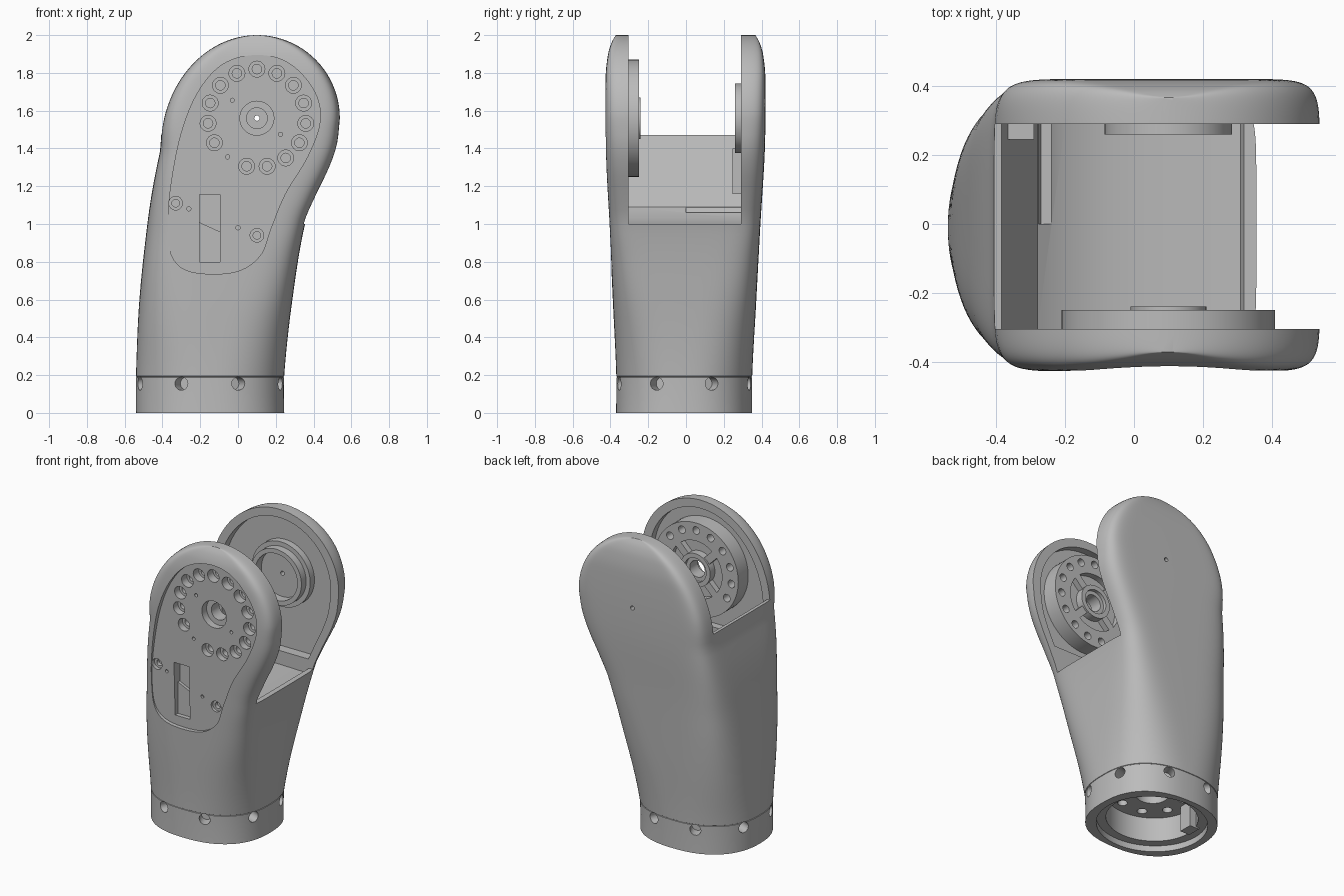
import bpy, bmesh, math
from mathutils import Matrix, Vector

if "Cube" in bpy.data.objects:
    bpy.data.objects.remove(bpy.data.objects["Cube"])

grey = bpy.data.materials.new("matte grey")
grey.use_nodes = True
COLOUR = (0.5, 0.5, 0.5, 1)
grey.diffuse_color = COLOUR
grey.node_tree.nodes["Principled BSDF"].inputs["Base Color"].default_value = COLOUR

HX, HZ = 0.1, 1.56          # joint axis
BX, BY = -0.15, -0.01       # base axis


def make(name, bm):
    bmesh.ops.recalc_face_normals(bm, faces=bm.faces)
    mesh = bpy.data.meshes.new(name)
    bm.to_mesh(mesh)
    bm.free()
    obj = bpy.data.objects.new(name, mesh)
    bpy.context.collection.objects.link(obj)
    mesh.materials.append(grey)
    return obj


def cut(obj, bm):
    """Subtract a bmesh from an object and drop the cutter."""
    cutter = make("cutter", bm)
    cutter.hide_render = True
    mod = obj.modifiers.new("cut", "BOOLEAN")
    mod.operation, mod.solver, mod.object = "DIFFERENCE", "EXACT", cutter
    deps = bpy.context.evaluated_depsgraph_get()
    mesh = bpy.data.meshes.new_from_object(obj.evaluated_get(deps))
    obj.modifiers.clear()
    obj.data = mesh
    bpy.data.objects.remove(cutter)


def rod(bm, start, end, r, seg=32, scale_y=1):
    start, end = Vector(start), Vector(end)
    turn = (end - start).to_track_quat("Z", "Y").to_matrix().to_4x4()
    mat = Matrix.Translation((start + end) / 2) @ Matrix.Diagonal((1, scale_y, 1, 1)) @ turn
    bmesh.ops.create_cone(bm, cap_ends=True, segments=seg, radius1=r, radius2=r,
                          depth=(end - start).length, matrix=mat)
    return bm


def rods(spots, r, y0, y1, seg=24):
    bm = bmesh.new()
    for x, z in spots:
        rod(bm, (x, y0, z), (x, y1, z), r, seg)
    return bm


def prism(points, y0, y1):
    bm = bmesh.new()
    face = bm.faces.new([bm.verts.new((x, y0, z)) for x, z in points])
    ext = bmesh.ops.extrude_face_region(bm, geom=[face])
    verts = [v for v in ext["geom"] if isinstance(v, bmesh.types.BMVert)]
    bmesh.ops.translate(bm, verts=verts, vec=(0, y1 - y0, 0))
    return bm


def curve(knots):
    """Smooth function through (z, value) knots."""
    def slope(i):
        a, b = knots[max(i - 1, 0)], knots[min(i + 1, len(knots) - 1)]
        return (b[1] - a[1]) / (b[0] - a[0])

    def f(z):
        i = 0
        while i < len(knots) - 2 and z > knots[i + 1][0]:
            i += 1
        (z0, v0), (z1, v1) = knots[i], knots[i + 1]
        h = z1 - z0
        t = min(max((z - z0) / h, 0), 1)
        return ((1 + 2 * t) * (1 - t) ** 2 * v0 + t * (1 - t) ** 2 * h * slope(i)
                + t * t * (3 - 2 * t) * v1 + t * t * (t - 1) * h * slope(i + 1))
    return f


def closed_spline(pts, steps=8):
    out, n = [], len(pts)
    for i in range(n):
        a, b, c, d = (Vector(pts[(i + k) % n]) for k in (-1, 0, 1, 2))
        for s in range(steps):
            t = s / steps
            out.append(0.5 * (2 * b + (c - a) * t + (2 * a - 5 * b + 4 * c - d) * t * t
                              + (3 * b - a - 3 * c + d) * t ** 3))
    return out


# Shape of the arm along its height; the open side is squarer than the closed one
low_left = curve([(0, -.54), (.2, -.54), (.6, -.522), (1, -.48), (1.2, -.45), (1.4, -.41)])
low_right = curve([(0, .245), (.2, .245), (.6, .288), (1, .355), (1.15, .415),
                   (1.3, .485), (1.42, .525), (HZ, .54)])
half_depth = curve([(0, .36), (.2, .36), (.6, .38), (1, .4), (1.4, .422),
                    (1.78, .423), (1.9, .41), (1.96, .392), (2, .37)])
square_left = curve([(0, 2.3), (.2, 2.35), (.5, 3), (.8, 3.9), (1, 4.6), (1.2, 6),
                     (1.4, 8), (1.6, 11), (2, 11)])
square_right = curve([(0, 2.4), (.2, 2.5), (.5, 3.4), (.8, 5.2), (1, 7), (1.2, 8),
                      (1.4, 9), (1.6, 11), (2, 11)])


def left(z):
    return low_left(z) if z < 1.4 else HX - .51 * math.sqrt(max(0, 1 - ((z - 1.4) / .6) ** 2))


def right(z):
    return low_right(z) if z < HZ else HX + math.sqrt(max(0, .44 ** 2 - (z - HZ) ** 2))


# Arm body: lofted rounded sections, with a seam groove above the base ring
heights = [0, .1, .187, .189, .192, .194] + [.24 + i * .044 for i in range(30)]
heights += [HZ + .44 * math.sin(math.radians(4 * i)) for i in range(23)]
SEG = 112
bm = bmesh.new()
rings = []
for z in heights:
    a, b = (right(z) - left(z)) / 2, half_depth(z)
    if .188 < z < .193:
        a, b = a - .003, b - .003
    cx, cy = (left(z) + right(z)) / 2, BY * (1 - z / 2.5)
    ring = []
    for k in range(SEG):
        t = math.tau * (k + .5) / SEG
        c, s = math.cos(t), math.sin(t)
        n = square_right(z) if c > 0 else square_left(z)
        ring.append(bm.verts.new((cx + a * math.copysign(abs(c) ** (2 / n), c),
                                  cy + b * math.copysign(abs(s) ** (2 / n), s), z)))
    rings.append(ring)
for lo, hi in zip(rings, rings[1:]):
    for k in range(SEG):
        j = (k + 1) % SEG
        bm.faces.new((lo[k], lo[j], hi[j], hi[k]))
bm.faces.new(rings[0][::-1])
bm.faces.new(rings[-1])
body = make("arm_body", bm)

# Fork opening between the two cheeks, with a dished floor behind a low lip
cut(body, prism([(-1, 1.47), (-.385, 1.47), (-.28, 1.09), (-.2, 1.03), (-.08, .99),
                 (.05, .97), (.31, .965), (.32, 1), (1, 1), (1, 2.3), (-1, 2.3)], -.305, .29))


def hollow(bottom, y0, y1):
    """Outline of a cheek, inset to leave a rim."""
    low = [bottom + i * (1.4 - bottom) / 8 for i in range(9)]
    arc = [math.radians(6 * i) for i in range(16)]
    pts = [(right(z) - .06, z) for z in low + [1.46, 1.51]]
    pts += [(HX + .38 * math.cos(t), HZ + .385 * math.sin(t)) for t in arc]
    pts += [(HX - .455 * math.cos(t), 1.4 + .545 * math.sin(t)) for t in arc[-2:0:-1]]
    pts += [(max(left(z) + .055, -.385 + .28 * (1.47 - z)), z) for z in reversed(low)]
    return prism(pts, y0, y1)


# Shallow hollows on the inner side of both cheeks
cut(body, hollow(1.18, -.355, 0))
cut(body, hollow(1.06, 0, .355))

# Sunken front panel, leaning with the surface
panel = closed_spline([(.1, 1.895), (.27, 1.85), (.4, 1.71), (.435, 1.55), (.37, 1.36),
                       (.25, 1.16), (.175, .98), (.115, .83), (-.02, .745), (-.24, .745),
                       (-.345, .82), (-.37, .98), (-.355, 1.2), (-.3, 1.48), (-.21, 1.7),
                       (-.08, 1.845)])
bm = prism(panel, -.6, -.369)
for v in bm.verts:
    v.co.y -= (v.co.z - .8) * .034
cut(body, bm)
# Two-level pocket in the panel
cut(body, prism([(-.205, .8), (-.095, .8), (-.095, .96), (-.205, 1.01)], -.5, -.34))
cut(body, prism([(-.205, 1.009), (-.095, .959), (-.095, 1.155), (-.205, 1.155)], -.5, -.32))

# Panel screws and pin holes
screws = [(-.33, 1.11), (.1, .94)]
cut(body, rods(screws, .036, -.5, -.355))
cut(body, rods(screws, .02, -.5, -.33))
cut(body, rods([(-.26, 1.08), (0, .98), (-.03, 1.655), (.225, 1.475), (-.055, 1.355)],
               .011, -.5, -.358, 12))
# Bolt circle with one place left empty
bolts = [(HX + .26 * math.sin(math.radians(24 * i)), HZ + .26 * math.cos(math.radians(24 * i)))
         for i in range(15) if i != 9]
axis = [(HX, HZ)]

# Bearing plate on the front cheek, with a raised hub and four spokes
bearing = make("bearing_plate", rod(bmesh.new(), (HX, -.36, HZ), (HX, -.25, HZ), .31, 72))
cut(bearing, rods(axis, .19, -.29, -.2, 48))
hub = make("bearing_hub", rod(bmesh.new(), (HX, -.355, HZ), (HX, -.24, HZ), .11, 48))
bm = bmesh.new()
for i in range(4):
    ang = math.pi / 4 + i * math.pi / 2
    mat = (Matrix.Translation((HX, -.277, HZ)) @ Matrix.Rotation(ang, 4, "Y")
           @ Matrix.Translation((.15, 0, 0)) @ Matrix.Diagonal((.1, .05, .05, 1)))
    bmesh.ops.create_cube(bm, size=1, matrix=mat)
spokes = make("bearing_spokes", bm)
for part in (body, bearing):
    cut(part, rods(bolts, .042, -.5, -.345))
    cut(part, rods(bolts, .025, -.5, -.2))
for part in (body, bearing, hub):
    cut(part, rods(axis, .09, -.5, -.345, 40))
    cut(part, rods(axis, .055, -.5, -.1, 40))
cut(hub, rods(axis, .08, -.262, -.1, 40))

# Cup-shaped boss on the back cheek
boss = make("pivot_boss", rod(bmesh.new(), (HX, .26, HZ), (HX, .37, HZ), .185, 64))
collar = make("pivot_collar", rod(bmesh.new(), (HX, .31, HZ), (HX, .365, HZ), .215, 64))
for part in (boss, collar):
    cut(part, rods(axis, .155, .1, .325, 48))
for part in (body, boss, collar):
    cut(part, rods(axis, .014, .2, .6, 16))

# Stop block inside the back cheek
stop = make("stop_block", prism([(-.37, 1.16), (-.29, 1.16), (-.29, 1.4), (-.37, 1.4)], .245, .37))

# Base socket: stepped bore, drilled end plate and side holes
for radius, top in ((.345, .04), (.285, .2), (.1, .3)):
    cut(body, rod(bmesh.new(), (BX, BY, -.1), (BX, BY, top), radius, 64, .94))
inner, outer = bmesh.new(), bmesh.new()
for i in range(8):
    ang = math.radians(22.5 + 45 * i)
    c, s = math.cos(ang), math.sin(ang)
    rod(inner, (BX + .2 * c, BY + .2 * s, .15), (BX + .2 * c, BY + .2 * s, .26), .03, 16)
    rod(outer, (BX + .32 * c, BY + .3 * s, .155), (BX + .5 * c, BY + .47 * s, .155), .035, 24)
cut(body, inner)
cut(body, outer)
bm = bmesh.new()
bmesh.ops.create_cube(bm, size=1, matrix=Matrix.Translation((BX - .255, .04, .12))
                      @ Matrix.Diagonal((.07, .09, .18, 1)))
key = make("socket_key", bm)

# Smooth shading with crisp edges
bpy.ops.object.select_all(action="DESELECT")
for part in (body, bearing, hub, spokes, boss, collar, stop, key):
    part.select_set(True)
bpy.context.view_layer.objects.active = body
bpy.ops.object.shade_smooth_by_angle(angle=math.radians(32))
